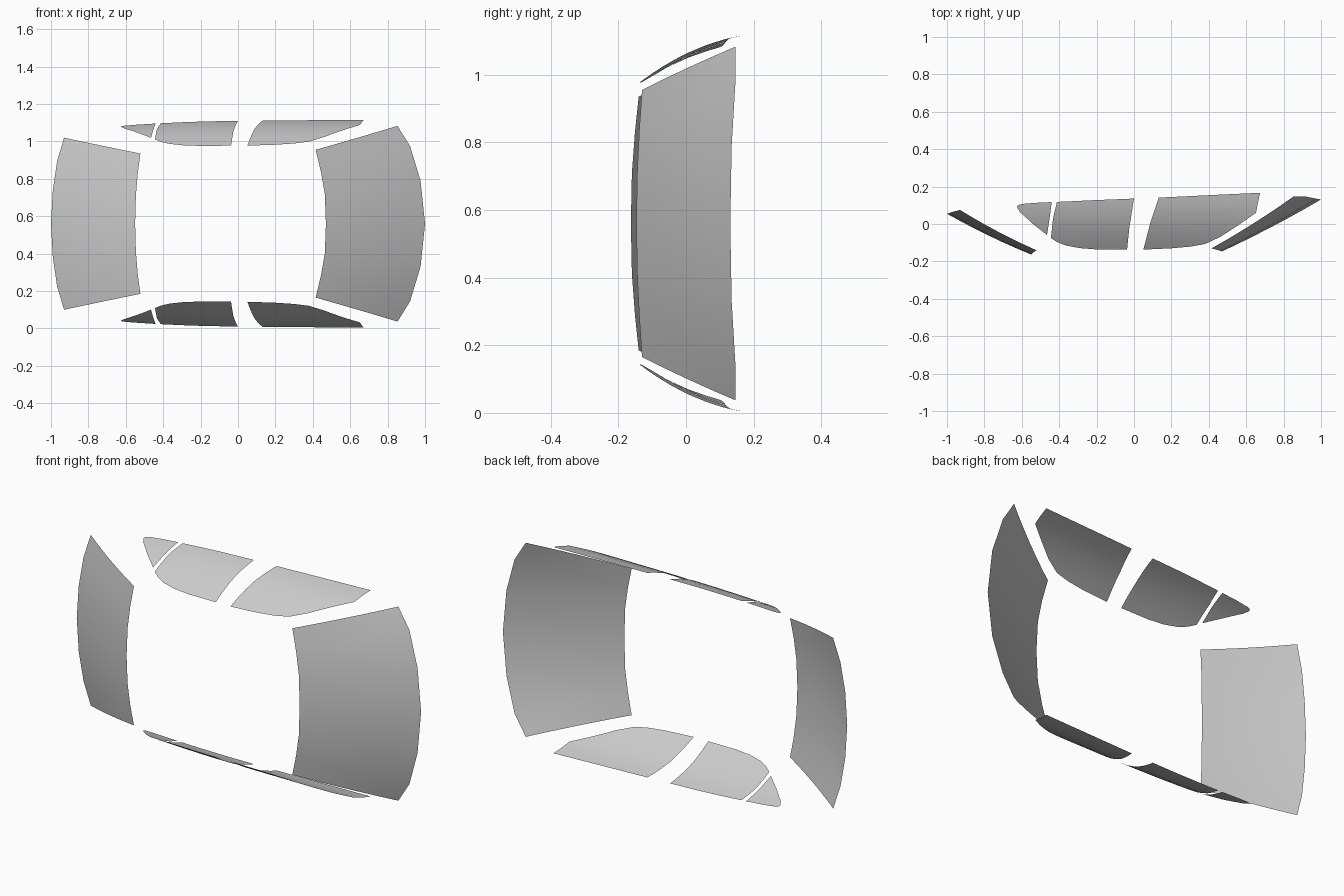
import bpy, bmesh
from mathutils import Vector

if "Cube" in bpy.data.objects:
    bpy.data.objects.remove(bpy.data.objects["Cube"])

MID = 0.56  # height of the mirror plane


def finish(name, bm, outward):
    # orient faces outward, mirror across the middle plane, smooth
    bmesh.ops.recalc_face_normals(bm, faces=bm.faces)
    if sum((f.normal.dot(outward) * f.calc_area() for f in bm.faces)) < 0:
        bmesh.ops.reverse_faces(bm, faces=bm.faces)
    me = bpy.data.meshes.new(name)
    bm.to_mesh(me)
    bm.free()
    me.shade_smooth()
    ob = bpy.data.objects.new(name, me)
    ob.location.z = MID
    bpy.context.collection.objects.link(ob)
    mod = ob.modifiers.new("mirror", 'MIRROR')
    mod.use_axis = (False, False, True)
    mod.merge_threshold = 0.0005


def screen(name, inner, outer, bulge, rows=6):
    # curved pane lofted between its roof edge and its lower edge
    bm = bmesh.new()
    grid = []
    for a, b in zip(inner, outer):
        a, b = Vector(a), Vector(b)
        line = []
        for i in range(rows + 1):
            t = i / rows
            line.append(bm.verts.new(a.lerp(b, t) + bulge * (4 * t * (1 - t))))
        grid.append(line)
    for p, q in zip(grid, grid[1:]):
        for i in range(rows):
            bm.faces.new((p[i], p[i + 1], q[i + 1], q[i]))
    finish(name, bm, bulge.normalized())


def side_window(name, outline):
    # flat outline, sliced into strips and bent to the body's side curve
    bm = bmesh.new()
    bm.faces.new([bm.verts.new((x, y, 0)) for x, y in outline])
    cuts = [((0, y, 0), (0, 1, 0)) for y in (-0.09, -0.04, 0.01, 0.06, 0.11)]
    cuts += [((x, 0, 0), (1, 0, 0)) for x in (-0.54, -0.3, -0.15, 0.2, 0.35, 0.5)]
    for co, no in cuts:
        bmesh.ops.bisect_plane(bm, geom=bm.verts[:] + bm.edges[:] + bm.faces[:],
                               dist=1e-5, plane_co=co, plane_no=no)
    for v in bm.verts:
        x, y = v.co.x, v.co.y
        v.co.z = 1.062 - MID + 0.485 * y - 0.98 * y * y - 0.05 * min(x, 0) ** 2
    finish(name, bm, Vector((0, 0, 1)))


# windscreen
screen("windscreen",
       [(0.47, -0.147, 0), (0.464, -0.144, 0.16), (0.443, -0.138, 0.28), (0.415, -0.13, 0.395)],
       [(1.0, 0.131, 0), (0.976, 0.135, 0.23), (0.92, 0.146, 0.415), (0.853, 0.147, 0.523)],
       Vector((0.46, -0.89, 0)) * 0.007)

# rear window
screen("rear_window",
       [(-0.55, -0.163, 0), (-0.546, -0.16, 0.15), (-0.536, -0.151, 0.27), (-0.522, -0.14, 0.375)],
       [(-1.0, 0.055, 0), (-0.99, 0.058, 0.18), (-0.967, 0.066, 0.335), (-0.93, 0.075, 0.46)],
       Vector((-0.45, -0.9, 0)) * 0.008)

# side windows
side_window("rear_quarter_window",
            [(-0.465, -0.059), (-0.45, 0.04), (-0.44, 0.117), (-0.53, 0.113), (-0.6, 0.107),
             (-0.622, 0.1), (-0.626, 0.09), (-0.61, 0.064), (-0.54, 0.0)])
side_window("rear_door_window",
            [(-0.037, -0.137), (-0.025, -0.02), (0.0, 0.136), (-0.2, 0.128), (-0.412, 0.118),
             (-0.433, 0.03), (-0.444, -0.075), (-0.41, -0.097), (-0.364, -0.115),
             (-0.29, -0.129), (-0.2, -0.136)])
side_window("front_door_window",
            [(0.05, -0.137), (0.2, -0.13), (0.3, -0.121), (0.38, -0.107), (0.465, -0.067),
             (0.56, -0.005), (0.652, 0.06), (0.674, 0.167), (0.4, 0.154), (0.132, 0.141),
             (0.087, 0.005)])
